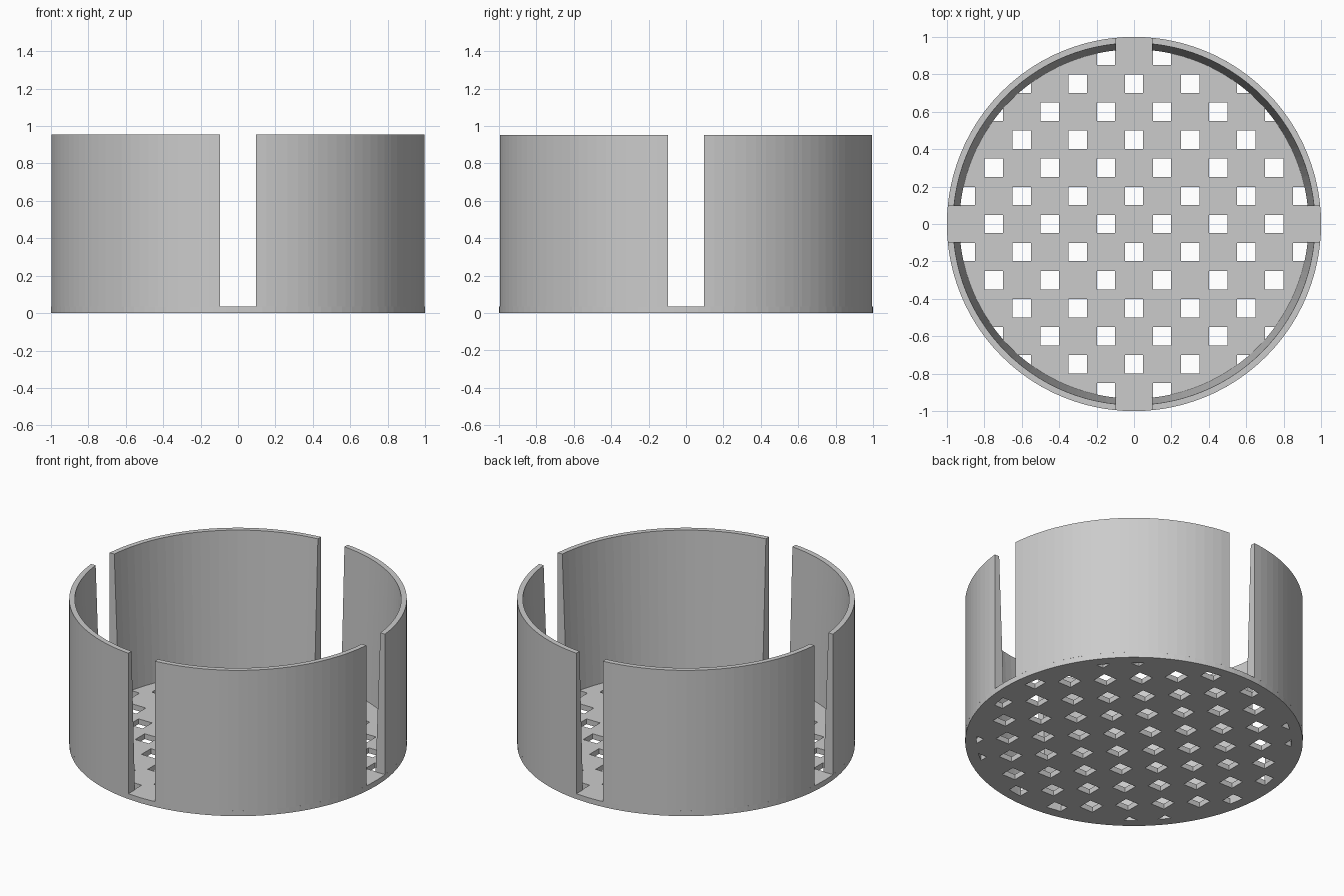
import bpy, bmesh, math

if "Cube" in bpy.data.objects:
    bpy.data.objects.remove(bpy.data.objects["Cube"])

FLOOR, TOP = 0.035, 0.953      # floor thickness, total height
R_IN_BOTTOM, R_IN_TOP = 0.933, 0.967
SLOT = 0.096                   # half width of the wall slots
PITCH, HOLE = 0.15, 0.098      # checkerboard spacing and hole size
SEGS = 96

grey = bpy.data.materials.new("plain_grey")
grey.diffuse_color = (0.6, 0.6, 0.6, 1)
grey.use_nodes = True
grey.node_tree.nodes["Principled BSDF"].inputs["Base Color"].default_value = grey.diffuse_color


def make_object(name, bm):
    bmesh.ops.recalc_face_normals(bm, faces=bm.faces[:])
    mesh = bpy.data.meshes.new(name)
    bm.to_mesh(mesh)
    bm.free()
    mesh.materials.append(grey)
    ob = bpy.data.objects.new(name, mesh)
    bpy.context.collection.objects.link(ob)
    return ob


def disc(name, radius, z0, z1):
    bm = bmesh.new()
    ring = [(radius * math.cos(2 * math.pi * i / SEGS),
             radius * math.sin(2 * math.pi * i / SEGS)) for i in range(SEGS)]
    face = bm.faces.new([bm.verts.new((x, y, z0)) for x, y in ring])
    out = bmesh.ops.extrude_face_region(bm, geom=[face])
    for v in out["geom"]:
        if isinstance(v, bmesh.types.BMVert):
            v.co.z = z1
    return make_object(name, bm)


def boolean(ob, cutter, operation):
    mod = ob.modifiers.new("cut", 'BOOLEAN')
    mod.operation, mod.solver, mod.object = operation, 'EXACT', cutter
    dg = bpy.context.evaluated_depsgraph_get()
    mesh = bpy.data.meshes.new_from_object(ob.evaluated_get(dg))
    ob.modifiers.clear()
    ob.data = mesh
    bpy.data.objects.remove(cutter)


# Square holes in a checkerboard, trimmed to the inside of the wall
bm = bmesh.new()
h = HOLE / 2
for i in range(-6, 7):
    for j in range(-6, 7):
        x, y = i * PITCH, j * PITCH
        near = math.hypot(max(abs(x) - h, 0), max(abs(y) - h, 0))
        if (i + j) % 2 and near < R_IN_BOTTOM - 0.01:
            box = bmesh.ops.create_cube(bm, size=1)["verts"]
            for v in box:
                v.co = (x + v.co.x * HOLE, y + v.co.y * HOLE, v.co.z * 0.4)
holes = make_object("hole_cutter", bm)
holes.hide_render = True
boolean(holes, disc("trim_cutter", R_IN_BOTTOM, -0.1, 0.1), 'INTERSECT')

# Perforated floor
floor = disc("perforated_floor", 1.0, 0.0, FLOOR)
boolean(floor, holes, 'DIFFERENCE')

# Four curved wall panels, thicker at the foot, with straight-sided slots between
profile = [(1.0, FLOOR), (1.0, TOP), (R_IN_TOP, TOP), (R_IN_BOTTOM, FLOOR)]
STEPS = SEGS // 4
for q in range(4):
    bm = bmesh.new()
    rings = []
    for s in range(STEPS + 1):
        ring = []
        for r, z in profile:
            a0 = math.asin(SLOT / r)
            a = q * math.pi / 2 + a0 + (math.pi / 2 - 2 * a0) * s / STEPS
            ring.append(bm.verts.new((r * math.cos(a), r * math.sin(a), z)))
        rings.append(ring)
    for a, b in zip(rings, rings[1:]):
        for k in range(4):
            n = (k + 1) % 4
            bm.faces.new((a[k], a[n], b[n], b[k]))
    bm.faces.new(rings[0])
    bm.faces.new(rings[-1])
    make_object("wall_panel_%d" % (q + 1), bm)
